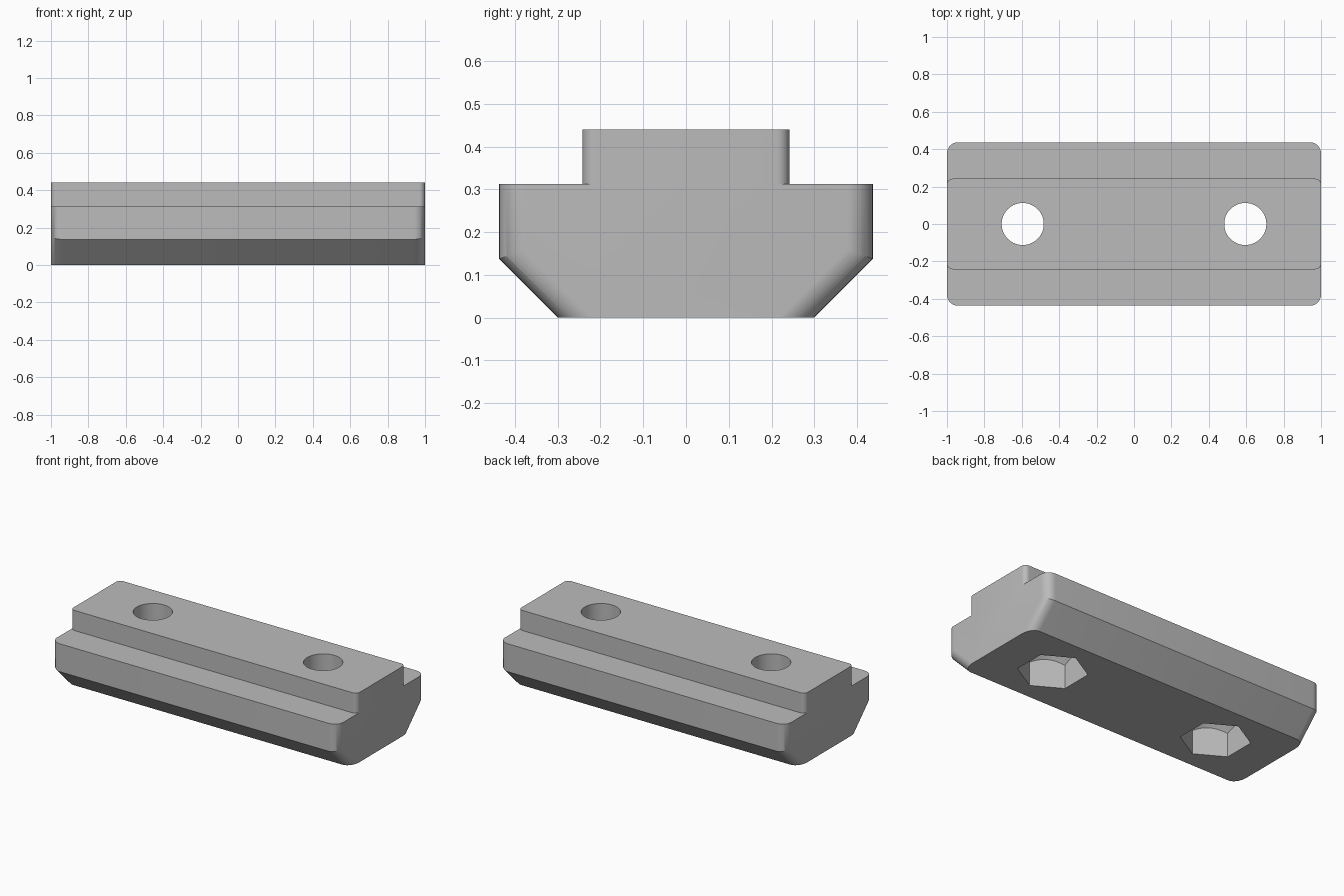
import bpy
import bmesh
import math

if "Cube" in bpy.data.objects:
    bpy.data.objects.remove(bpy.data.objects["Cube"])

GREY = (0.5, 0.5, 0.5, 1)
HALF_LEN, HALF_BODY, HALF_STEM, HALF_BASE = 1.0, 0.437, 0.242, 0.3
SHOULDER_Z, TOP_Z = 0.313, 0.44
BODY_R, STEM_R = 0.06, 0.03
HOLE_X, HOLE_R, HEX_R = 0.595, 0.1125, 0.2

metal = bpy.data.materials.new("grey metal")
metal.use_nodes = True
metal.diffuse_color = GREY
metal.node_tree.nodes["Principled BSDF"].inputs["Base Color"].default_value = GREY


def make_object(name, bm):
    bmesh.ops.recalc_face_normals(bm, faces=bm.faces)
    mesh = bpy.data.meshes.new(name)
    bm.to_mesh(mesh)
    bm.free()
    mesh.materials.append(metal)
    obj = bpy.data.objects.new(name, mesh)
    bpy.context.collection.objects.link(obj)
    return obj


def frustum(name, x, z0, z1, r0, r1, sides, turn=0):
    bm = bmesh.new()
    rings = [[bm.verts.new((x + r * math.cos(turn + math.tau * i / sides),
                            r * math.sin(turn + math.tau * i / sides), z))
              for i in range(sides)] for z, r in ((z0, r0), (z1, r1))]
    for i in range(sides):
        j = (i + 1) % sides
        bm.faces.new((rings[0][i], rings[0][j], rings[1][j], rings[1][i]))
    for ring in rings:
        bm.faces.new(ring)
    return make_object(name, bm)


def apply_boolean(obj, cutter, operation):
    bpy.context.view_layer.objects.active = obj
    mod = obj.modifiers.new("cut", "BOOLEAN")
    mod.operation, mod.object, mod.solver = operation, cutter, "EXACT"
    bpy.ops.object.modifier_apply(modifier=mod.name)
    bpy.data.objects.remove(cutter)


def fillet(radius, t):
    # Inward offset of a rounded end at distance t from the end face
    return radius - math.sqrt(radius ** 2 - max(radius - t, 0) ** 2)


def section(t):
    # T-shaped cross-section with chamfered base, drawn in by the end fillets
    d = fillet(BODY_R, t)
    body, stem = HALF_BODY - d, HALF_STEM - fillet(STEM_R, t)
    base = HALF_BASE - d * math.sqrt(2)
    half = [(base, 0), (body, body - base), (body, SHOULDER_Z),
            (stem, SHOULDER_Z), (stem, TOP_Z)]
    return half + [(-y, z) for y, z in reversed(half)]


# Slot nut body: lofted along x
steps = {round(r * (1 - math.cos(math.pi / 2 * i / 8)), 5)
         for r in (BODY_R, STEM_R) for i in range(9)}
layers = [(-HALF_LEN + t, t) for t in sorted(steps)]
layers += [(-x, t) for x, t in reversed(layers)]
bm = bmesh.new()
rings = [[bm.verts.new((x, y, z)) for y, z in section(t)] for x, t in layers]
for a, b in zip(rings, rings[1:]):
    for i in range(len(a)):
        j = (i + 1) % len(a)
        bm.faces.new((a[i], a[j], b[j], b[i]))
bm.faces.new(rings[0])
bm.faces.new(rings[-1])
nut = make_object("slot_nut", bm)

# Bolt holes, with hexagonal pockets below that have conical ceilings
for side in (-1, 1):
    x = side * HOLE_X
    pocket = frustum("pocket_cutter", x, -0.1, 0.4, HEX_R, HEX_R, 6, math.pi / 2)
    cone = frustum("cone_cutter", x, -0.2, 0.33, 0.55, 0.02, 96)
    apply_boolean(pocket, cone, "INTERSECT")
    apply_boolean(nut, pocket, "DIFFERENCE")
    hole = frustum("hole_cutter", x, 0.1, 0.6, HOLE_R, HOLE_R, 64)
    apply_boolean(nut, hole, "DIFFERENCE")

# Smooth shading with sharp edges kept
bpy.ops.object.select_all(action="DESELECT")
nut.select_set(True)
bpy.context.view_layer.objects.active = nut
bpy.ops.object.shade_smooth_by_angle(angle=math.radians(30))
